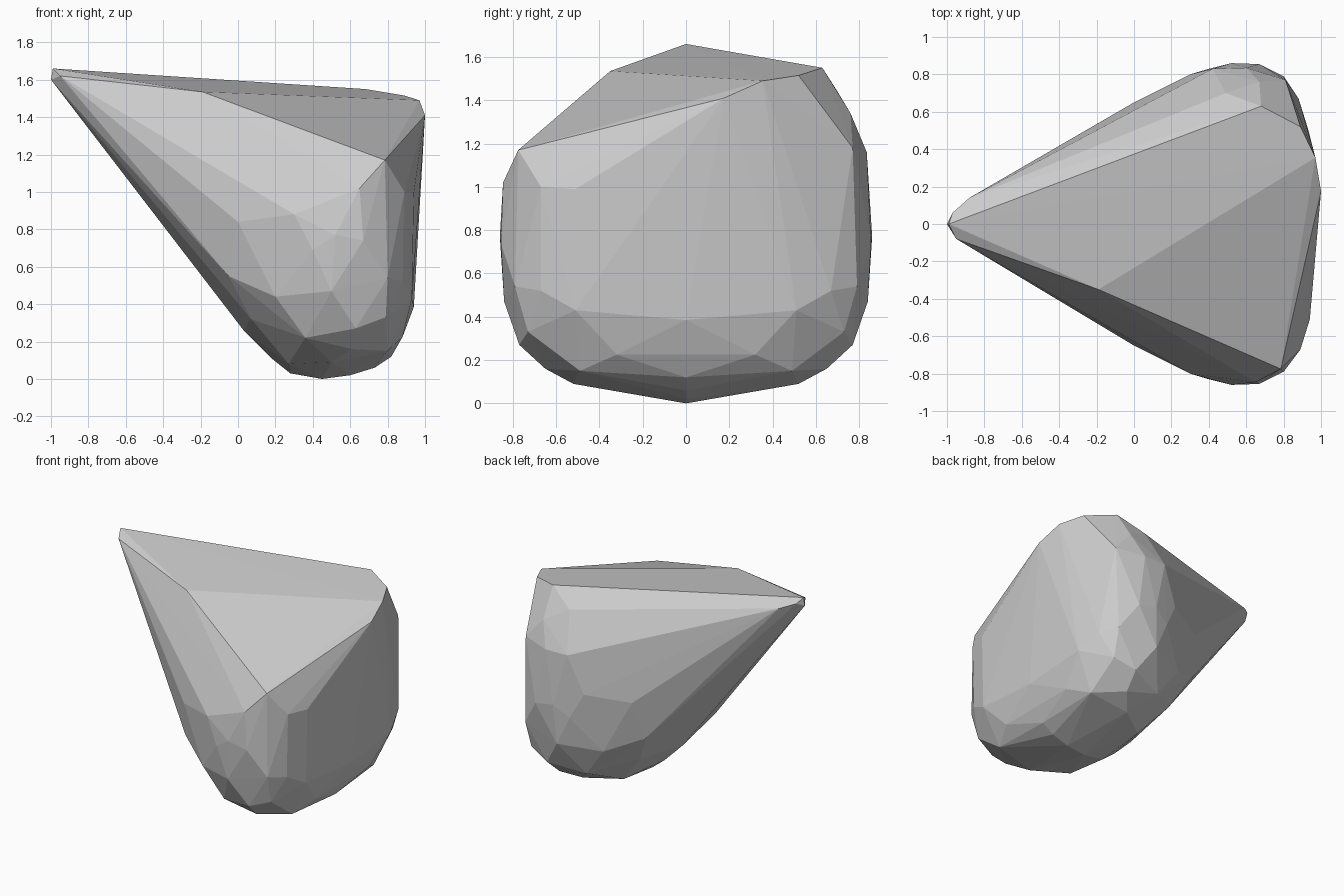
import bpy, bmesh

# Rounded lower body, mirrored front to back
side = [
    (0.52, 0.86, 0.77), (0.67, 0.855, 0.74), (0.40, 0.83, 0.69),
    (0.50, 0.84, 0.47), (0.80, 0.79, 0.54), (0.63, 0.77, 0.27),
    (0.79, 0.73, 0.33), (0.61, 0.65, 0.16), (0.36, 0.68, 0.22),
    (0.20, 0.71, 0.44), (0.00, 0.65, 0.84), (-0.05, 0.56, 0.55),
    (0.07, 0.45, 0.32), (0.30, 0.80, 0.88), (0.50, 0.52, 0.09),
    (0.27, 0.36, 0.08), (0.80, 0.49, 0.15), (0.88, 0.67, 0.52),
    (0.93, 0.51, 0.43), (0.88, 0.32, 0.225),
]
# Points on the middle line of the keel
keel = [(x, 0, z) for x, z in [(0.45, 0), (0.28, 0.03), (0.18, 0.11), (0.03, 0.26),
                               (0.60, 0.02), (0.73, 0.06), (0.82, 0.12), (0.94, 0.385)]]
# Blunt tip, slanted top and the uneven upper edges
crown = [
    (-0.99, 0, 1.66), (-1.0, 0, 1.60), (-0.97, 0.06, 1.63),
    (-0.95, -0.08, 1.62), (-0.88, 0.14, 1.60),
    (-0.19, -0.35, 1.535), (0.68, 0.63, 1.55), (0.89, 0.52, 1.515),
    (0.97, 0.355, 1.49), (1.0, 0.175, 1.41), (0.785, -0.775, 1.17),
    (0.89, -0.67, 1.0), (0.94, -0.51, 0.99), (0.65, -0.845, 1.02),
    (0.49, 0.70, 1.44), (0.67, 0.76, 1.34), (0.42, 0.83, 1.16),
    (0.60, 0.835, 1.16), (0.81, 0.77, 1.18),
]

bm = bmesh.new()
for p in keel + crown:
    bm.verts.new(p)
for x, y, z in side:
    for s in (-1, 1):
        bm.verts.new((x, s * y, z))

# Wrap a faceted skin around all the points
hull = bmesh.ops.convex_hull(bm, input=bm.verts[:])
bmesh.ops.delete(bm, geom=[v for v in bm.verts if not v.link_faces], context='VERTS')
bmesh.ops.recalc_face_normals(bm, faces=bm.faces[:])

mesh = bpy.data.meshes.new("faceted_rock")
bm.to_mesh(mesh)
bm.free()
rock = bpy.data.objects.new("faceted_rock", mesh)
bpy.context.collection.objects.link(rock)
